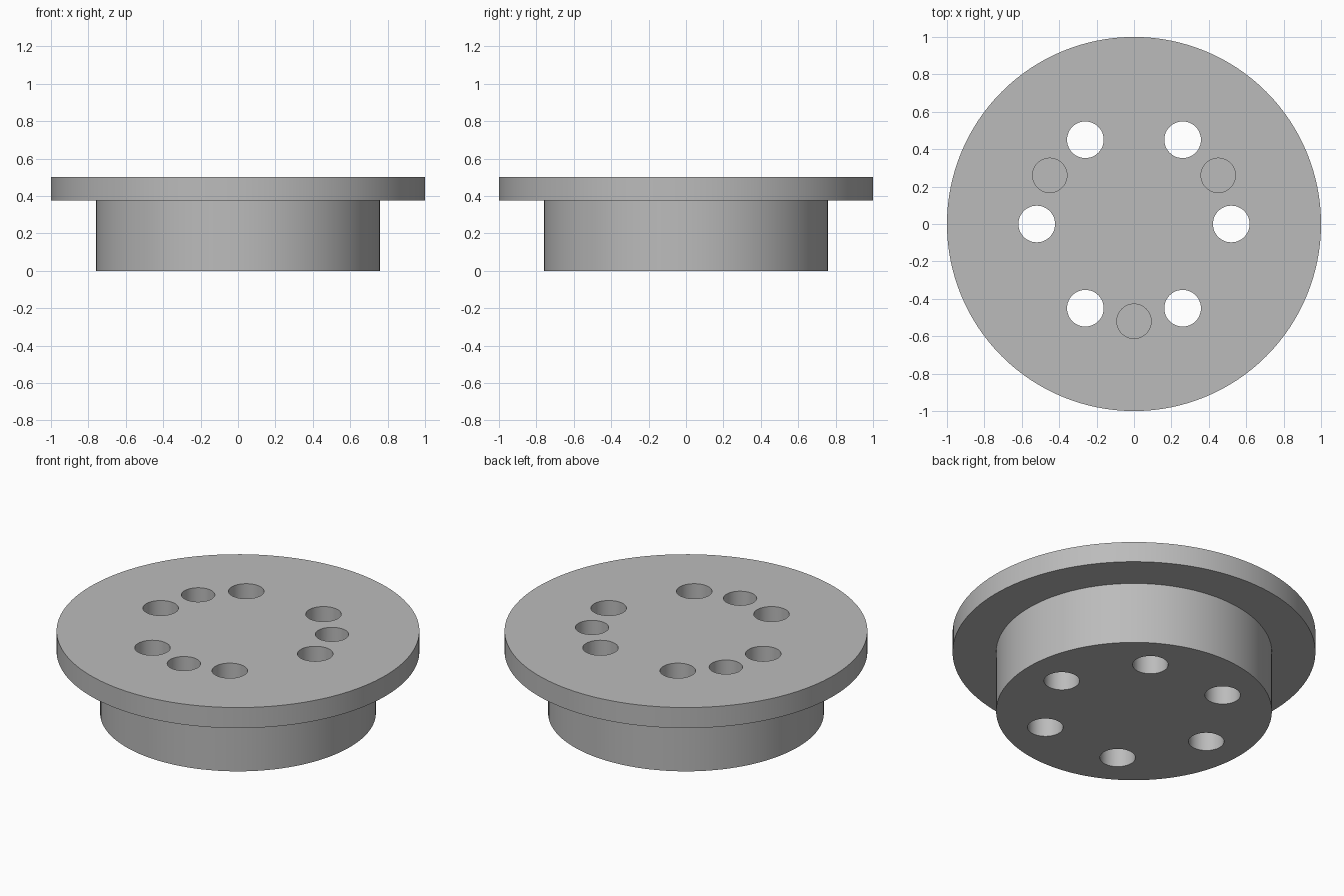
import bpy, bmesh
from math import cos, sin, radians

cube = bpy.data.objects.get("Cube")
if cube:
    bpy.data.objects.remove(cube, do_unlink=True)

HEIGHT = 0.5
BOLT_CIRCLE = 0.52

grey = bpy.data.materials.new("plain grey")
grey.use_nodes = True
colour = (0.5, 0.5, 0.5, 1)
grey.diffuse_color = colour
grey.node_tree.nodes["Principled BSDF"].inputs["Base Color"].default_value = colour


def lathe(name, profile, sides):
    """Closed solid turned around z from (radius, height) points."""
    bm = bmesh.new()
    rings = [[bm.verts.new((r * cos(radians(360 * i / sides)),
                            r * sin(radians(360 * i / sides)), z))
              for i in range(sides)] for r, z in profile]
    for low, high in zip(rings, rings[1:]):
        for i in range(sides):
            j = (i + 1) % sides
            bm.faces.new((low[i], low[j], high[j], high[i]))
    bm.faces.new(rings[0][::-1])
    bm.faces.new(rings[-1])
    mesh = bpy.data.meshes.new(name)
    bm.to_mesh(mesh)
    bm.free()
    mesh.materials.append(grey)
    obj = bpy.data.objects.new(name, mesh)
    bpy.context.collection.objects.link(obj)
    return obj


def hole_cutter(name, radius, bottom, angle):
    obj = lathe(name, [(radius, bottom), (radius, HEIGHT + 0.1)], 48)
    obj.location = (BOLT_CIRCLE * cos(radians(angle)),
                    BOLT_CIRCLE * sin(radians(angle)), 0)
    obj.hide_render = True
    return obj


# Hub with a wide flange on top
body = lathe("flanged_hub", [(0.76, 0), (0.76, 0.375), (1, 0.375), (1, HEIGHT)], 128)

# Six through holes and three blind holes on one circle
cutters = [hole_cutter("through_hole_cutter", 0.098, -0.1, a) for a in range(0, 360, 60)]
cutters += [hole_cutter("blind_hole_cutter", 0.092, 0.25, a) for a in (30, 150, 270)]

bpy.context.view_layer.objects.active = body
for cutter in cutters:
    cut = body.modifiers.new("hole", "BOOLEAN")
    cut.operation = "DIFFERENCE"
    cut.solver = "EXACT"
    cut.object = cutter
    bpy.ops.object.modifier_apply(modifier=cut.name)
    bpy.data.objects.remove(cutter, do_unlink=True)

# Smooth round walls, sharp rims
bpy.ops.object.select_all(action="DESELECT")
body.select_set(True)
bpy.ops.object.shade_smooth_by_angle(angle=radians(30))
